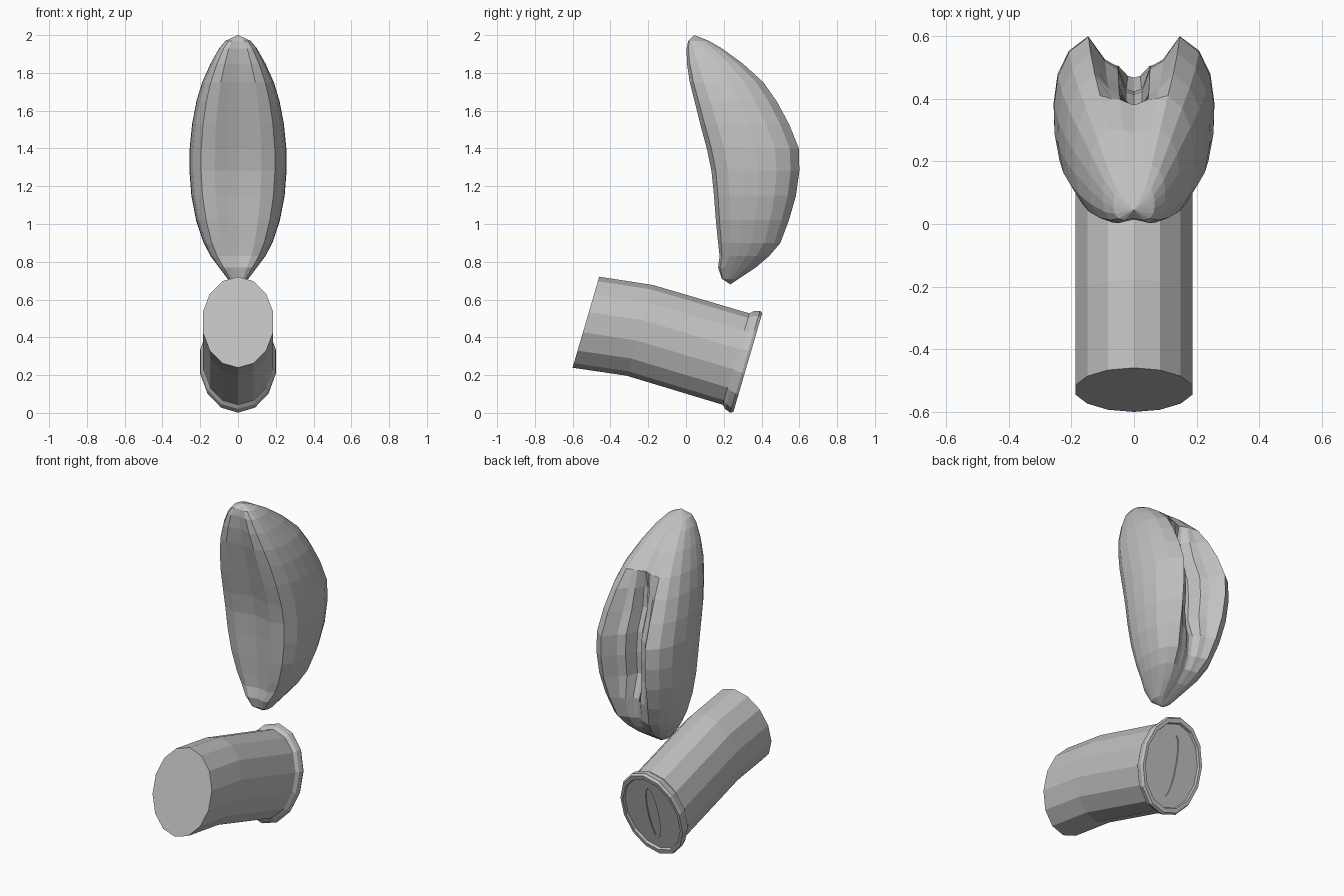
import bpy, bmesh, math
from mathutils import Vector

default_cube = bpy.data.objects.get("Cube")
if default_cube:
    bpy.data.objects.remove(default_cube, do_unlink=True)

grey = bpy.data.materials.new("plain grey")
grey.use_nodes = True
GREY_VALUE = (0.53, 0.53, 0.53, 1)
grey.diffuse_color = GREY_VALUE
grey.node_tree.nodes["Principled BSDF"].inputs["Base Color"].default_value = GREY_VALUE


def finish(bm, name):
    bmesh.ops.recalc_face_normals(bm, faces=bm.faces[:])
    mesh = bpy.data.meshes.new(name)
    bm.to_mesh(mesh)
    bm.free()
    mesh.materials.append(grey)
    obj = bpy.data.objects.new(name, mesh)
    bpy.context.collection.objects.link(obj)
    return obj


def bridge(bm, a, b):
    """Join two closed rings of the same length with quads."""
    count = len(a)
    for i in range(count):
        j = (i + 1) % count
        bm.faces.new((a[i], a[j], b[j], b[i]))


def cone_to_point(bm, ring, point):
    tip = bm.verts.new(point)
    for i in range(len(ring)):
        bm.faces.new((ring[i], ring[(i + 1) % len(ring)], tip))


# Pod: half cross-section as (share of width, share of depth), front to back
flank = [(0, .06), (.22, .035), (.48, 0), (.76, .05), (.93, .19),
         (.99, .36), (1, .54), (.95, .74), (.81, .9), (.57, 1)]
open_back = [(.36, .84), (.2, .79), (.1, .64), (0, .62)]
closed_back = [(.38, 1), (.24, 1), (.08, .99), (0, .98)]

# Pod levels: height, front, back, half width, how open the back is
levels = [
    (1.97, .012, .12, .066, 0),
    (1.93, .003, .19, .1, 0),
    (1.85, .005, .3, .145, 0),
    (1.75, .02, .41, .19, .15),
    (1.65, .045, .48, .22, .7),
    (1.53, .075, .545, .243, 1),
    (1.4, .11, .598, .256, 1),
    (1.28, .135, .6, .257, 1),
    (1.15, .148, .582, .247, 1),
    (1.02, .158, .545, .222, .5),
    (.9, .17, .5, .182, .3),
    (.83, .178, .44, .145, .1),
    (.77, .17, .37, .1, 0),
    (.71, .19, .28, .055, 0),
]

bm = bmesh.new()
rings = []
for z, front, back, width, opening in levels:
    half = list(flank)
    for (u, v), (cu, cv) in zip(open_back, closed_back):
        half.append((cu + (u - cu) * opening, cv + (v - cv) * opening))
    outline = half + [(-u, v) for u, v in reversed(half[1:-1])]
    rings.append([bm.verts.new((u * width, front + v * (back - front), z))
                  for u, v in outline])
for upper, lower in zip(rings, rings[1:]):
    bridge(bm, upper, lower)
cone_to_point(bm, rings[0], (0, .045, 2))
cone_to_point(bm, rings[-1], (0, .235, .68))
finish(bm, "split_pod")

# Tube: every ring is an ellipse tilted the same way
SIDES = 14
tilt = math.radians(16.3)
up = Vector((0, math.sin(tilt), math.cos(tilt)))
along = Vector((0, math.cos(tilt), -math.sin(tilt)))


def ellipse(bm, centre, half_width, half_height):
    ring = []
    for i in range(SIDES):
        a = math.tau * i / SIDES
        offset = Vector((half_width * math.sin(a), 0, 0)) + up * half_height * math.cos(a)
        ring.append(bm.verts.new(centre + offset))
    return ring


bm = bmesh.new()
end = Vector((0, .265, .285))
tube_rings = [
    ellipse(bm, Vector((0, -.53, .48)), .191, .251),
    ellipse(bm, Vector((0, -.245, .437)), .191, .25),
    ellipse(bm, end, .191, .252),
    # rolled rim
    ellipse(bm, end + along * .018, .203, .27),
    ellipse(bm, end + along * .05, .207, .281),
    ellipse(bm, end + along * .065, .2, .272),
    # inner edge of the rim, down to the recessed end plate
    ellipse(bm, end + along * .065, .184, .246),
    ellipse(bm, end + along * .05, .18, .241),
    # slot sunk into the plate
    ellipse(bm, end + along * .05, .036, .175),
    ellipse(bm, end + along * .044, .035, .173),
]
for a, b in zip(tube_rings, tube_rings[1:]):
    bridge(bm, a, b)
bm.faces.new(tube_rings[0])
bm.faces.new(tube_rings[-1])
finish(bm, "rimmed_tube")
